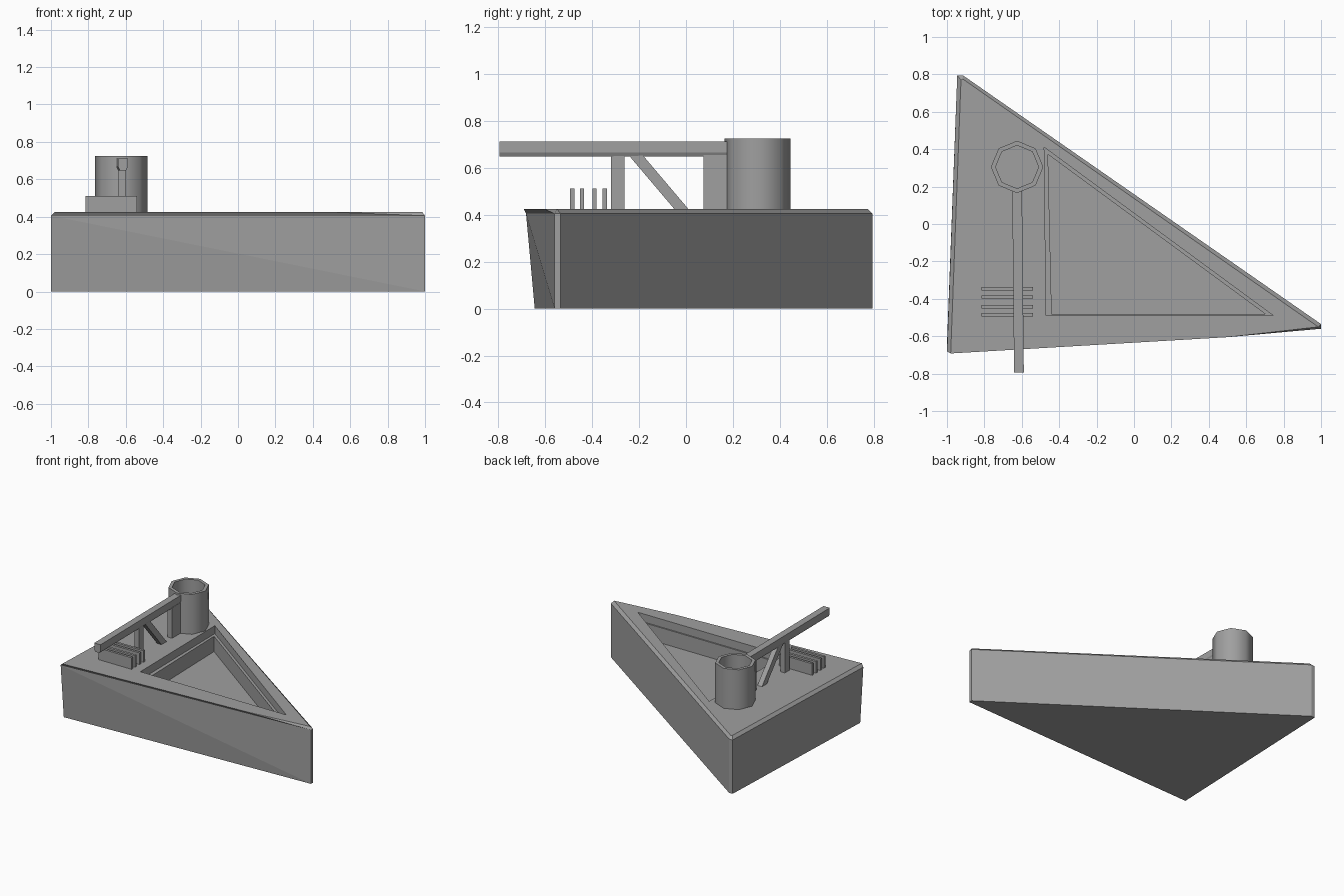
import bpy, bmesh, math
from mathutils import Vector

cube = bpy.data.objects.get("Cube")
if cube:
    bpy.data.objects.remove(cube, do_unlink=True)

grey = bpy.data.materials.new("stone grey")
grey.use_nodes = True
colour = (0.35, 0.35, 0.35, 1)
grey.diffuse_color = colour
grey.node_tree.nodes["Principled BSDF"].inputs["Base Color"].default_value = colour

DECK = 0.425


def loft(name, rings, closed=False):
    """Skin a list of equal-length point rings; cap the ends or join them."""
    bm = bmesh.new()
    loops = [[bm.verts.new(p) for p in ring] for ring in rings]
    pairs = list(zip(loops, loops[1:]))
    if closed:
        pairs.append((loops[-1], loops[0]))
    else:
        bm.faces.new(loops[0][::-1])
        bm.faces.new(loops[-1])
    for low, high in pairs:
        for i in range(len(low)):
            j = (i + 1) % len(low)
            bm.faces.new((low[i], low[j], high[j], high[i]))
    bmesh.ops.recalc_face_normals(bm, faces=bm.faces)
    mesh = bpy.data.meshes.new(name)
    bm.to_mesh(mesh)
    bm.free()
    mesh.materials.append(grey)
    obj = bpy.data.objects.new(name, mesh)
    bpy.context.collection.objects.link(obj)
    return obj


def ring(points, z):
    return [(x, y, z) for x, y in points]


def side_bar(name, profile, x0, x1):
    """Extrude a y-z profile across x."""
    return loft(name, [[(x, y, z) for y, z in profile] for x in (x0, x1)])


def cut(target, points, low, high):
    cutter = loft("recess_cutter", [ring(points, low), ring(points, high)])
    cutter.hide_render = True
    mod = target.modifiers.new("recess", "BOOLEAN")
    mod.operation, mod.solver, mod.object = "DIFFERENCE", "EXACT", cutter
    bpy.context.view_layer.objects.active = target
    bpy.ops.object.modifier_apply(modifier=mod.name)
    bpy.data.objects.remove(cutter, do_unlink=True)


# Triangular block with leaning front and chamfered top edge
foot = [(-1, -0.645), (-0.945, 0.795), (-0.915, 0.795), (1, -0.535), (1, -0.56)]
shoulder = [(-1, -0.682)] + foot[1:]
top = [(-0.98, -0.692), (-0.925, 0.77), (-0.915, 0.775), (0.985, -0.55), (0.5, -0.605)]
block = loft("triangular_base", [ring(foot, 0), ring(shoulder, 0.405), ring(top, DECK)])

# Split the twisted front from upper left to lower right
bm = bmesh.new()
bm.from_mesh(block.data)
bm.verts.ensure_lookup_table()
bmesh.ops.connect_verts(bm, verts=[bm.verts[5], bm.verts[4]])
bm.to_mesh(block.data)
bm.free()

# Stepped triangular recess
cut(block, [(-0.48, 0.41), (-0.47, -0.49), (0.745, -0.49)], 0.365, 0.6)
cut(block, [(-0.46, 0.372), (-0.44, -0.48), (0.70, -0.48)], 0.25, 0.6)

# Hollow eight-sided tower
centre = Vector((-0.625, 0.305))


def octagon(radius):
    return [(centre.x + radius * math.cos(i * math.pi / 4),
             centre.y + radius * math.sin(i * math.pi / 4)) for i in range(8)]


outer, inner = octagon(0.14), octagon(0.115)
tower = loft("tower", [ring(outer, DECK - 0.01), ring(outer, 0.725),
                       ring(inner, 0.725), ring(inner, DECK - 0.01)], closed=True)
bpy.ops.object.select_all(action="DESELECT")
tower.select_set(True)
bpy.context.view_layer.objects.active = tower
bpy.ops.object.shade_smooth_by_angle(angle=math.radians(50))

# Long beam with a tapered underside, slightly turned in plan
section = [(-0.017, 0.648), (0.017, 0.648), (0.026, 0.666),
           (0.026, 0.712), (-0.026, 0.712), (-0.026, 0.666)]
loft("beam", [[(cx + x, y, z) for x, z in section]
              for cx, y in ((-0.615, -0.795), (-0.625, 0.19))])

# Posts and diagonal brace below the beam
LEFT, RIGHT = -0.64, -0.602
for name, y0, y1 in (("front_post", -0.32, -0.262), ("tower_post", 0.075, 0.18)):
    side_bar(name, [(y0, DECK), (y1, DECK), (y1, 0.655), (y0, 0.655)], LEFT, RIGHT)
side_bar("diagonal_brace", [(-0.05, DECK), (0.01, DECK), (-0.185, 0.655), (-0.245, 0.655)],
         LEFT, RIGHT)

# Row of upright plates
for n, y in enumerate((-0.485, -0.443, -0.39, -0.346)):
    side_bar(f"upright_plate_{n + 1}",
             [(y - 0.009, DECK), (y + 0.009, DECK), (y + 0.009, 0.512), (y - 0.009, 0.512)],
             -0.815, -0.54)
